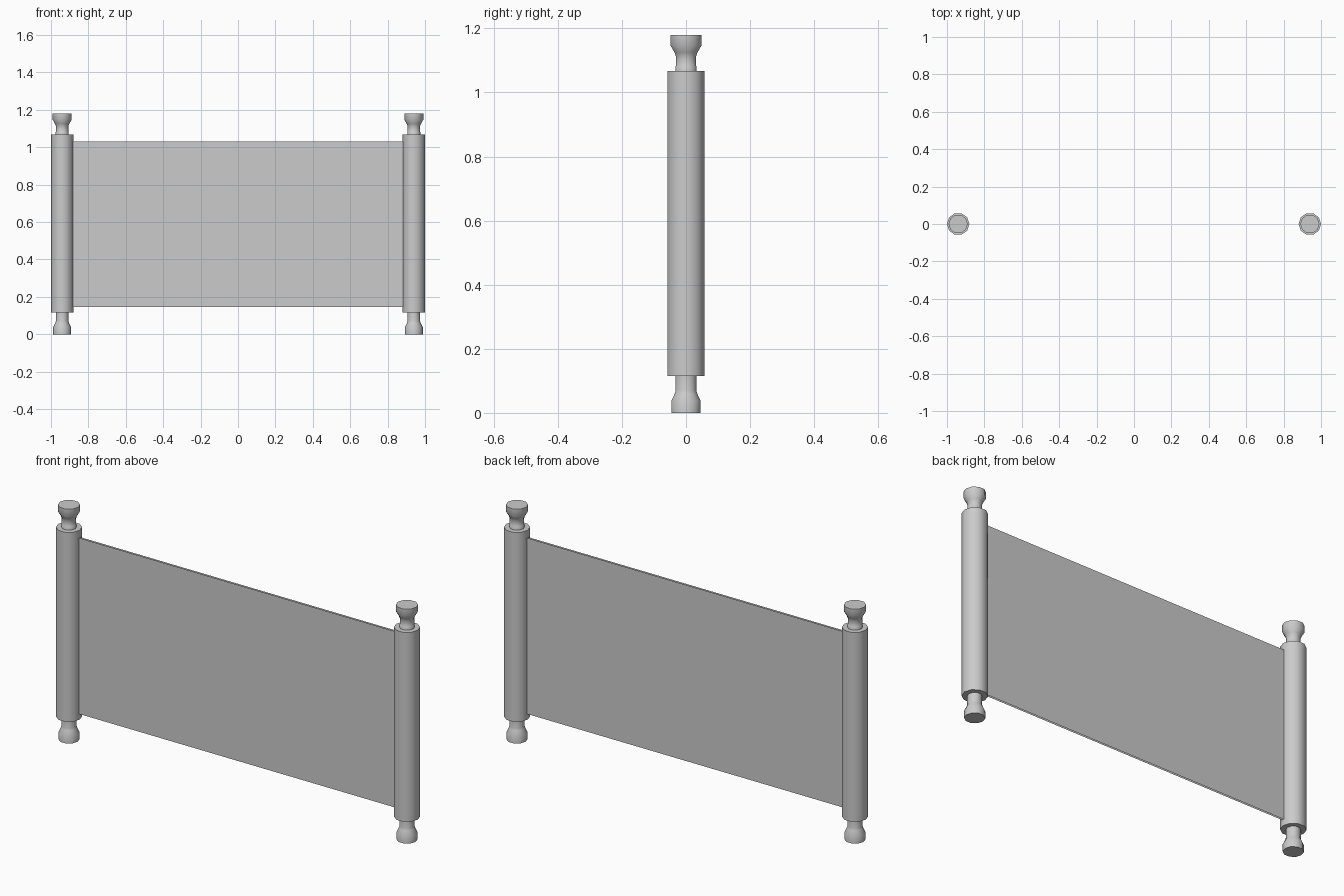
import bpy, bmesh, math

default = bpy.data.objects.get("Cube")
if default:
    bpy.data.objects.remove(default, do_unlink=True)

GREY = (0.6, 0.6, 0.6, 1.0)
mat = bpy.data.materials.new("plain grey")
mat.use_nodes = True
mat.diffuse_color = GREY
mat.node_tree.nodes["Principled BSDF"].inputs["Base Color"].default_value = GREY

SIDES = 10


def add_object(name, bm):
    bmesh.ops.recalc_face_normals(bm, faces=bm.faces)
    mesh = bpy.data.meshes.new(name)
    bm.to_mesh(mesh)
    bm.free()
    mesh.materials.append(mat)
    obj = bpy.data.objects.new(name, mesh)
    bpy.context.collection.objects.link(obj)
    return obj


def turned(name, x, profile):
    """Closed ten-sided turning from (radius, height) points."""
    bm = bmesh.new()
    rings = []
    for r, z in profile:
        rings.append([bm.verts.new((x + r * math.cos(i * math.tau / SIDES),
                                    r * math.sin(i * math.tau / SIDES), z))
                      for i in range(SIDES)])
    for low, high in zip(rings, rings[1:]):
        for i in range(SIDES):
            j = (i + 1) % SIDES
            bm.faces.new((low[i], low[j], high[j], high[i]))
    bm.faces.new(rings[0])
    bm.faces.new(rings[-1])
    obj = add_object(name, bm)
    bpy.ops.object.select_all(action='DESELECT')
    obj.select_set(True)
    bpy.context.view_layer.objects.active = obj
    bpy.ops.object.shade_smooth_by_angle(angle=math.radians(50))


# Rollers with a knob at each end
roller = [(0.06, 0.115), (0.06, 1.067)]
top_knob = [(0.035, 1.06), (0.035, 1.08), (0.033, 1.083), (0.033, 1.113),
            (0.038, 1.125), (0.051, 1.147), (0.051, 1.18)]
bottom_knob = [(0.048, 0), (0.048, 0.037), (0.037, 0.06),
               (0.034, 0.07), (0.034, 0.12)]
for side, x in (("left", 0.94), ("right", -0.94)):
    turned(side + "_roller", x, roller)
    turned(side + "_top_knob", x, top_knob)
    turned(side + "_bottom_knob", x, bottom_knob)

# Thin double sheet, open along its top and bottom edges
bm = bmesh.new()
bmesh.ops.create_cube(bm, size=1)
for v in bm.verts:
    v.co = (v.co.x * 1.8, v.co.y * 0.01, 0.5875 + v.co.z * 0.885)
bm.normal_update()
bmesh.ops.delete(bm, geom=[f for f in bm.faces if abs(f.normal.y) < 0.5],
                 context='FACES_ONLY')
for f in bm.faces:
    if f.normal.y * f.calc_center_median().y < 0:
        f.normal_flip()
mesh = bpy.data.meshes.new("sheet")
bm.to_mesh(mesh)
bm.free()
mesh.materials.append(mat)
bpy.context.collection.objects.link(bpy.data.objects.new("sheet", mesh))
